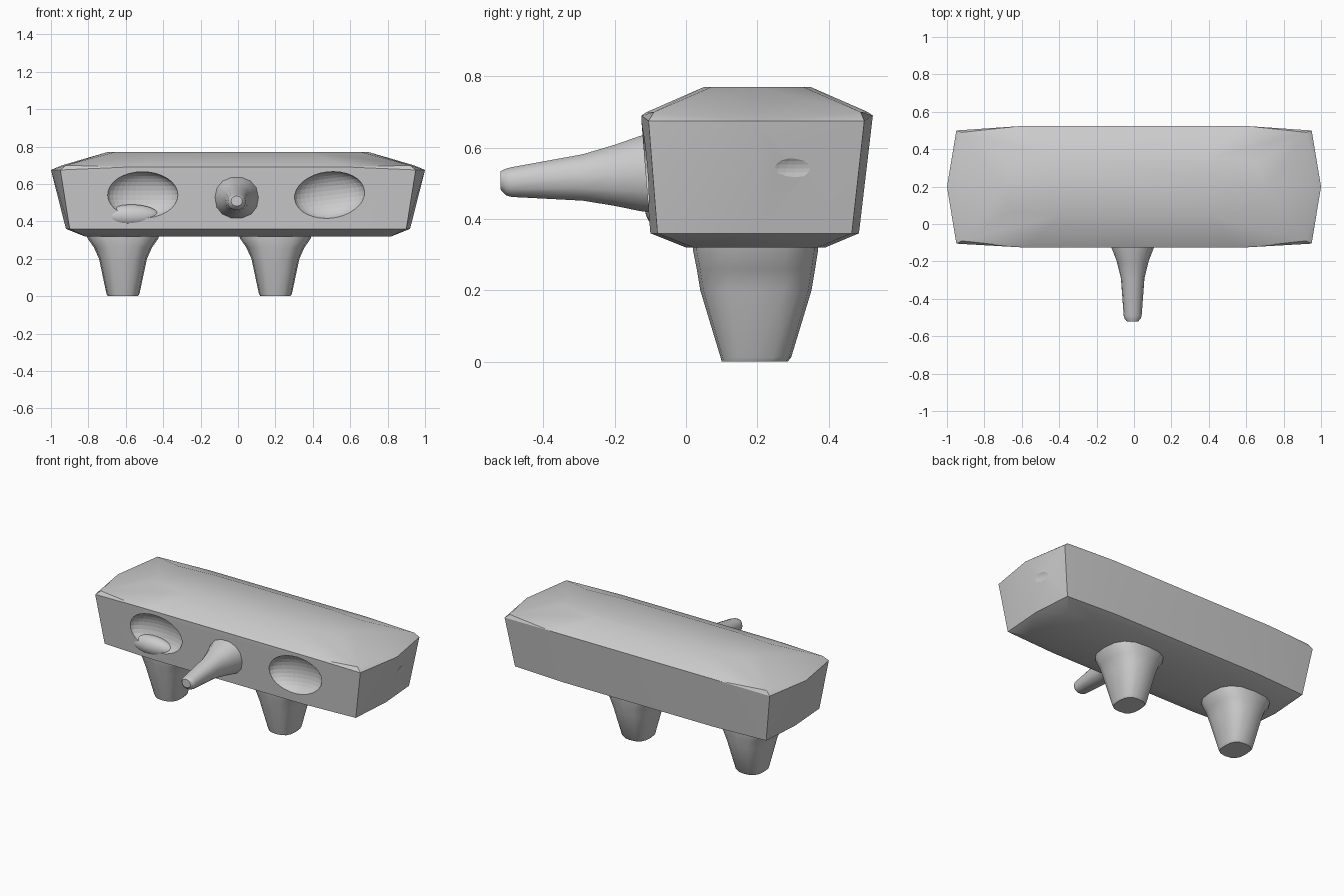
import bpy, bmesh, math
from mathutils import Vector

if "Cube" in bpy.data.objects:
    bpy.data.objects.remove(bpy.data.objects["Cube"])


def finish(name, bm, angle=30):
    bmesh.ops.recalc_face_normals(bm, faces=bm.faces)
    me = bpy.data.meshes.new(name)
    bm.to_mesh(me)
    bm.free()
    ob = bpy.data.objects.new(name, me)
    bpy.context.collection.objects.link(ob)
    bpy.ops.object.select_all(action='DESELECT')
    ob.select_set(True)
    bpy.context.view_layer.objects.active = ob
    bpy.ops.object.shade_smooth_by_angle(angle=math.radians(angle))
    return ob


def loft(name, rings, angle=30):
    """Skin closed rings of equal length and cap both ends."""
    bm = bmesh.new()
    vs = [[bm.verts.new(p) for p in r] for r in rings]
    n = len(vs[0])
    for a, b in zip(vs, vs[1:]):
        for i in range(n):
            bm.faces.new((a[i], a[(i + 1) % n], b[(i + 1) % n], b[i]))
    bm.faces.new(vs[0])
    bm.faces.new(vs[-1])
    return finish(name, bm, angle)


def rounded(a0, a1, b0, b1, n=16, p=0.75):
    """Rounded rectangle outline between two ranges."""
    out = []
    for i in range(n):
        t = 2 * math.pi * i / n
        c, s = math.cos(t), math.sin(t)
        u = math.copysign(abs(c) ** p, c)
        v = math.copysign(abs(s) ** p, s)
        out.append(((a0 + a1) / 2 + u * (a1 - a0) / 2, (b0 + b1) / 2 + v * (b1 - b0) / 2))
    return out


def ellipsoid(name, loc, size, tilt=0):
    bpy.ops.mesh.primitive_uv_sphere_add(segments=32, ring_count=16, location=loc,
                                         rotation=(0, tilt, 0))
    ob = bpy.context.object
    ob.name = name
    ob.scale = size
    ob.hide_render = True
    return ob


# Body slab: faceted convex block with pointed ends
# z, half length at centre, half length at corner, front y, back y
levels = [(0.32, 0.82, 0.82, 0.00, 0.39),
          (0.36, 0.92, 0.90, -0.10, 0.485),
          (0.675, 1.00, 0.95, -0.125, 0.52),
          (0.70, 0.94, 0.92, -0.11, 0.51),
          (0.77, 0.70, 0.66, 0.05, 0.35)]
bm = bmesh.new()
for z, xm, xc, y0, y1 in levels:
    for s in (-1, 1):
        for x, y in ((xm, 0.2), (xc, y0 + 0.02), (xc, y1 - 0.02), (xc * 0.6, y0), (xc * 0.6, y1)):
            bm.verts.new((s * x, y, z))
for s in (-1, 1):
    for y in (-0.125, 0.524):
        bm.verts.new((s * 0.6, y, 0.69))
hull = bmesh.ops.convex_hull(bm, input=bm.verts[:])
loose = [v for v in bm.verts if not v.link_faces]
bmesh.ops.delete(bm, geom=loose, context='VERTS')
body = finish("body", bm, 25)

# Hollows in the front and the chipped right end
cutters = [ellipsoid("left_socket_cutter", (-0.51, -0.12, 0.54), (0.19, 0.085, 0.125)),
           ellipsoid("right_socket_cutter", (0.49, -0.12, 0.54), (0.19, 0.085, 0.125), -0.12),
           ellipsoid("end_chip_cutter", (1.00, 0.33, 0.53), (0.05, 0.13, 0.06))]
for c in cutters:
    m = body.modifiers.new(c.name, 'BOOLEAN')
    m.operation = 'DIFFERENCE'
    m.solver = 'EXACT'
    m.object = c
bpy.context.view_layer.objects.active = body
for m in list(body.modifiers):
    if m.type == 'BOOLEAN':
        bpy.ops.object.modifier_move_to_index(modifier=m.name, index=0)
        bpy.ops.object.modifier_apply(modifier=m.name)
for c in cutters:
    bpy.data.objects.remove(c)

# Swollen lower lid in the left hollow
lid = ellipsoid("left_socket_lid", (-0.57, -0.06, 0.43), (0.15, 0.055, 0.06))
lid.hide_render = False
bpy.ops.object.shade_smooth()

# Two tapered stub legs: z, half width, front y, back y
leg_profile = [(0.0, 0.08, 0.10, 0.285), (0.012, 0.088, 0.097, 0.295), (0.20, 0.128, 0.04, 0.352),
               (0.26, 0.155, 0.03, 0.362), (0.31, 0.19, 0.02, 0.37), (0.36, 0.20, 0.02, 0.37)]
for name, cx in (("left_leg", -0.615), ("right_leg", 0.20)):
    loft(name, [[(x, y, z) for x, y in rounded(cx - w, cx + w, y0, y1)]
                for z, w, y0, y1 in leg_profile], 35)

# Front spike: y, half width, low z, high z
spike_profile = [(-0.52, 0.03, 0.482, 0.535), (-0.505, 0.044, 0.466, 0.542),
                 (-0.49, 0.048, 0.461, 0.546), (-0.29, 0.063, 0.45, 0.583),
                 (-0.20, 0.085, 0.435, 0.61), (-0.13, 0.112, 0.42, 0.635),
                 (-0.06, 0.13, 0.41, 0.65)]
loft("front_spike", [[(x, y, z) for x, z in rounded(-0.007 - w, -0.007 + w, z0, z1, 14, 0.9)]
                     for y, w, z0, z1 in spike_profile], 40)
